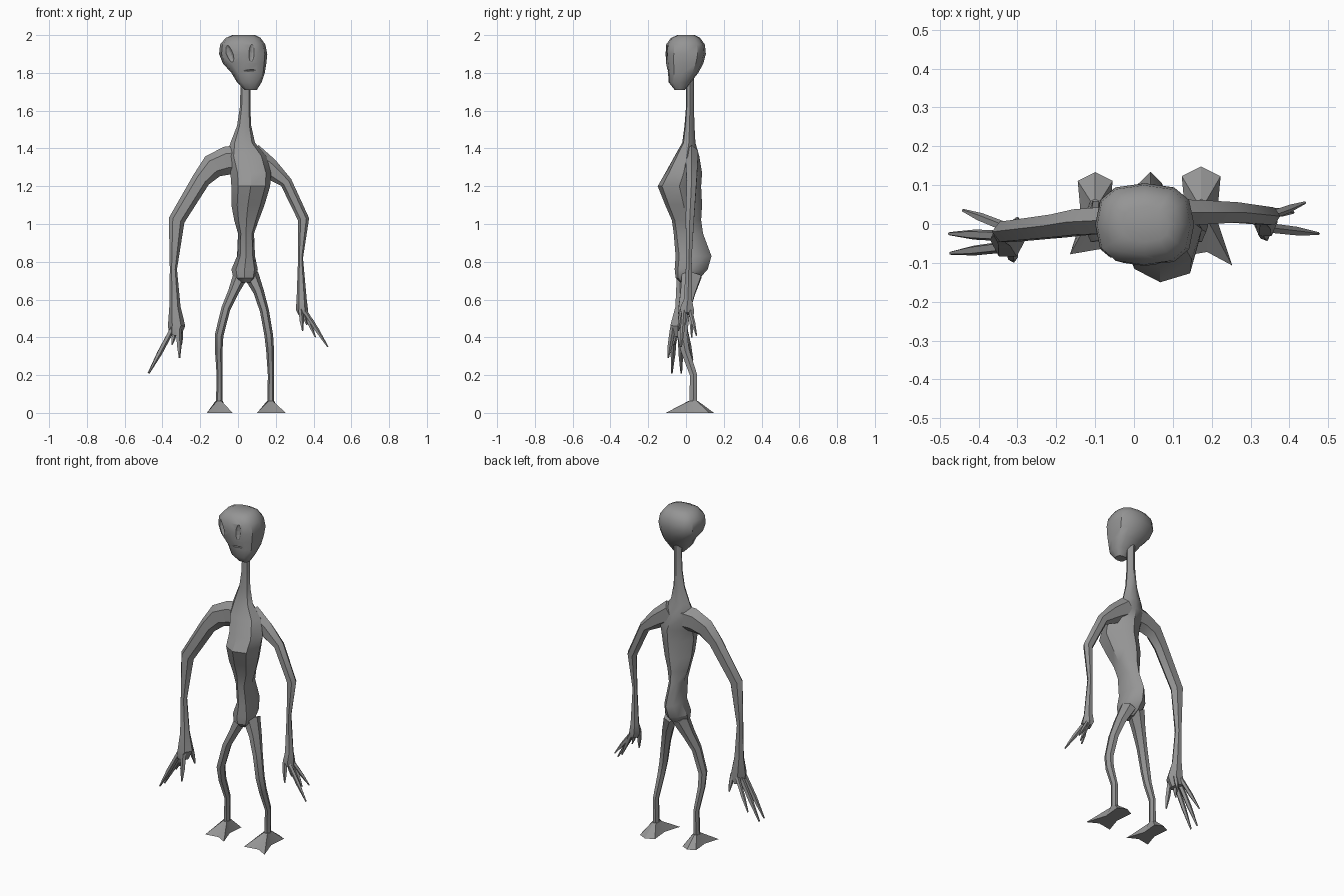
import bpy, bmesh, math
from mathutils import Vector

skin = bpy.data.materials.new("grey_skin")
skin.diffuse_color = (0.3, 0.3, 0.3, 1)


def finish(name, bm, angle=35):
    bmesh.ops.recalc_face_normals(bm, faces=bm.faces)
    me = bpy.data.meshes.new(name)
    bm.to_mesh(me)
    bm.free()
    me.materials.append(skin)
    ob = bpy.data.objects.new(name, me)
    bpy.context.collection.objects.link(ob)
    bpy.ops.object.select_all(action='DESELECT')
    ob.select_set(True)
    bpy.context.view_layer.objects.active = ob
    bpy.ops.object.shade_smooth_by_angle(angle=math.radians(angle))
    return ob


def loft(name, rings, angle=35):
    """Skin a list of equal-length point rings and cap both ends."""
    bm = bmesh.new()
    vs = [[bm.verts.new(p) for p in r] for r in rings]
    n = len(rings[0])
    for a, b in zip(vs, vs[1:]):
        for i in range(n):
            j = (i + 1) % n
            bm.faces.new((a[i], a[j], b[j], b[i]))
    bm.faces.new(vs[0])
    bm.faces.new(vs[-1])
    return finish(name, bm, angle)


def stack(name, shape, levels, angle=35):
    """Loft a unit outline through levels of (z, x0, x1, y0, y1)."""
    rings = []
    for z, x0, x1, y0, y1 in levels:
        cx, cy, w, d = (x0 + x1) / 2, (y0 + y1) / 2, (x1 - x0) / 2, (y1 - y0) / 2
        rings.append([(cx + w * u, cy + d * v, z) for u, v in shape])
    return loft(name, rings, angle)


def tube(name, path, n=6):
    """Limb through points of (x, y, z, half width, half depth)."""
    pts = [Vector(p[:3]) for p in path]
    rings = []
    for i, p in enumerate(path):
        t = (pts[min(i + 1, len(pts) - 1)] - pts[max(i - 1, 0)]).normalized()
        side = t.cross(Vector((0, 1, 0))).normalized()
        up = side.cross(t)
        rings.append([pts[i] + side * p[3] * math.cos(a) + up * p[4] * math.sin(a)
                      for a in (2 * math.pi * k / n for k in range(n))])
    return loft(name, rings)


# torso and neck, with a keeled chest and a jutting rump
body = [(-1, .1), (-.65, -.7), (0, -1), (.75, -.8), (1, 0), (.6, .7), (0, 1), (-.6, .7)]
stack("torso", body, [
    (.69, .01, .07, -.03, .04), (.715, -.025, .095, -.055, .075),
    (.76, -.035, .105, -.06, .115), (.83, -.005, .09, -.055, .135),
    (.95, 0, .085, -.065, .09), (1.02, -.02, .11, -.075, .08),
    (1.1, -.035, .14, -.11, .085), (1.2, -.035, .17, -.15, .08),
    (1.27, -.04, .175, -.11, .085), (1.36, -.06, .15, -.06, .07),
    (1.43, -.04, .09, -.02, .05), (1.52, -.005, .07, -.008, .045),
    (1.62, .01, .065, 0, .042), (1.72, .013, .065, 0, .042), (1.82, .01, .065, 0, .045)])

# head: rounded-square skull tapering to a forward chin
skull = []
for k in range(12):
    c, s = math.cos(k * math.pi / 6), math.sin(k * math.pi / 6)
    skull.append((math.copysign(abs(c) ** .75, c), math.copysign(abs(s) ** .75, s)))
head = stack("head", skull, [
    (1.71, .035, .10, -.06, -.005), (1.75, -.005, .125, -.092, .025),
    (1.8, -.035, .142, -.095, .065), (1.85, -.08, .15, -.105, .092),
    (1.9, -.1, .155, -.108, .105), (1.95, -.095, .145, -.105, .1),
    (1.985, -.065, .12, -.08, .075), (2, -.03, .09, -.045, .045)])

# eye sockets and mouth carved into the face
for name, loc, size, tilt in [("left_eye", (-.05, -.1, 1.908), (.02, .022, .056), -.4),
                              ("right_eye", (.073, -.11, 1.908), (.017, .018, .06), .05),
                              ("mouth", (.065, -.098, 1.813), (.035, .012, .004), -.05)]:
    bpy.ops.mesh.primitive_uv_sphere_add(segments=12, ring_count=8, location=loc,
                                         rotation=(0, tilt, 0))
    cutter = bpy.context.object
    cutter.name = name + "_cutter"
    cutter.scale = size
    cutter.hide_render = True
    cutter.data.materials.append(skin)
    mod = head.modifiers.new(name, 'BOOLEAN')
    mod.operation, mod.object, mod.solver = 'DIFFERENCE', cutter, 'EXACT'
    bpy.context.view_layer.objects.active = head
    bpy.ops.object.modifier_apply(modifier=name)
    bpy.data.objects.remove(cutter)

# arms with flattened palms
tube("left_arm", [
    (.02, .02, 1.34, .08, .04), (-.06, .01, 1.335, .075, .04), (-.135, .005, 1.305, .065, .038),
    (-.195, -.005, 1.235, .048, .034), (-.325, -.02, 1.02, .043, .03),
    (-.342, -.03, .76, .019, .02), (-.334, -.032, .56, .03, .028),
    (-.325, -.04, .46, .046, .05), (-.335, -.04, .41, .03, .045)])
tube("right_arm", [
    (.07, .03, 1.36, .07, .04), (.165, .03, 1.295, .055, .036), (.255, .03, 1.22, .032, .03),
    (.347, .02, 1.025, .03, .026), (.331, .82 * .02, .82, .013, .016),
    (.337, .01, .6, .027, .025), (.338, .005, .55, .032, .042), (.345, .005, .525, .025, .035)])

# fingers: (base, tip, thickness)
fingers = {
    "left": [((-.345, -.03, .45), (-.475, -.025, .21), .015),
             ((-.345, -.06, .45), (-.472, -.075, .21), .015),
             ((-.34, -.005, .45), (-.44, .035, .28), .013),
             ((-.315, -.07, .45), (-.31, -.095, .29), .015),
             ((-.335, -.05, .43), (-.35, -.06, .36), .012),
             ((-.305, -.01, .46), (-.30, .015, .36), .013)],
    "right": [((.345, -.01, .55), (.475, -.025, .35), .013),
              ((.345, .02, .55), (.44, .055, .41), .012),
              ((.345, .03, .55), (.41, .03, .40), .012),
              ((.33, -.02, .55), (.342, -.04, .435), .013),
              ((.34, .0, .54), (.365, -.005, .465), .011)]}
for side, hand in fingers.items():
    for k, (base, tip, r) in enumerate(hand):
        mid = Vector(base).lerp(Vector(tip), .55)
        tube(f"{side}_finger_{k + 1}",
             [(*base, r, r), (*mid, r * .95, r * .9), (*tip, r * .3, r * .3)], 5)

# legs bent forward at the knee
tube("left_leg", [
    (.015, .03, .73, .04, .06), (-.025, .01, .64, .028, .045), (-.065, -.01, .55, .024, .035),
    (-.1, -.02, .41, .023, .03), (-.102, -.005, .33, .02, .026),
    (-.098, .04, .2, .015, .022), (-.1, .038, .04, .017, .024)])
tube("right_leg", [
    (.07, .03, .73, .04, .06), (.11, .01, .64, .028, .045), (.14, -.01, .54, .024, .035),
    (.163, -.02, .41, .023, .03), (.17, -.005, .33, .021, .026),
    (.174, .04, .2, .016, .022), (.173, .038, .04, .018, .024)])

# webbed feet: flared, notched sole rising to the ankle
sole = [(-.05, .12), (0, .145), (.05, .12), (.04, .01), (.08, -.11), (.015, -.075),
        (-.072, -.09), (-.04, .01)]
for name, ax, ox, s in [("left_foot", -.1, -.1, .9), ("right_foot", .173, .173, 1)]:
    bottom = [(ox + x * s, y * s + .003, 0) for x, y in sole]
    angles = [2.2, 1.57, .9, 0, -.9, -1.57, -2.2, math.pi]
    top = [(ax + .02 * math.cos(a), .038 + .026 * math.sin(a), .062) for a in angles]
    loft(name, [bottom, top], 20)
